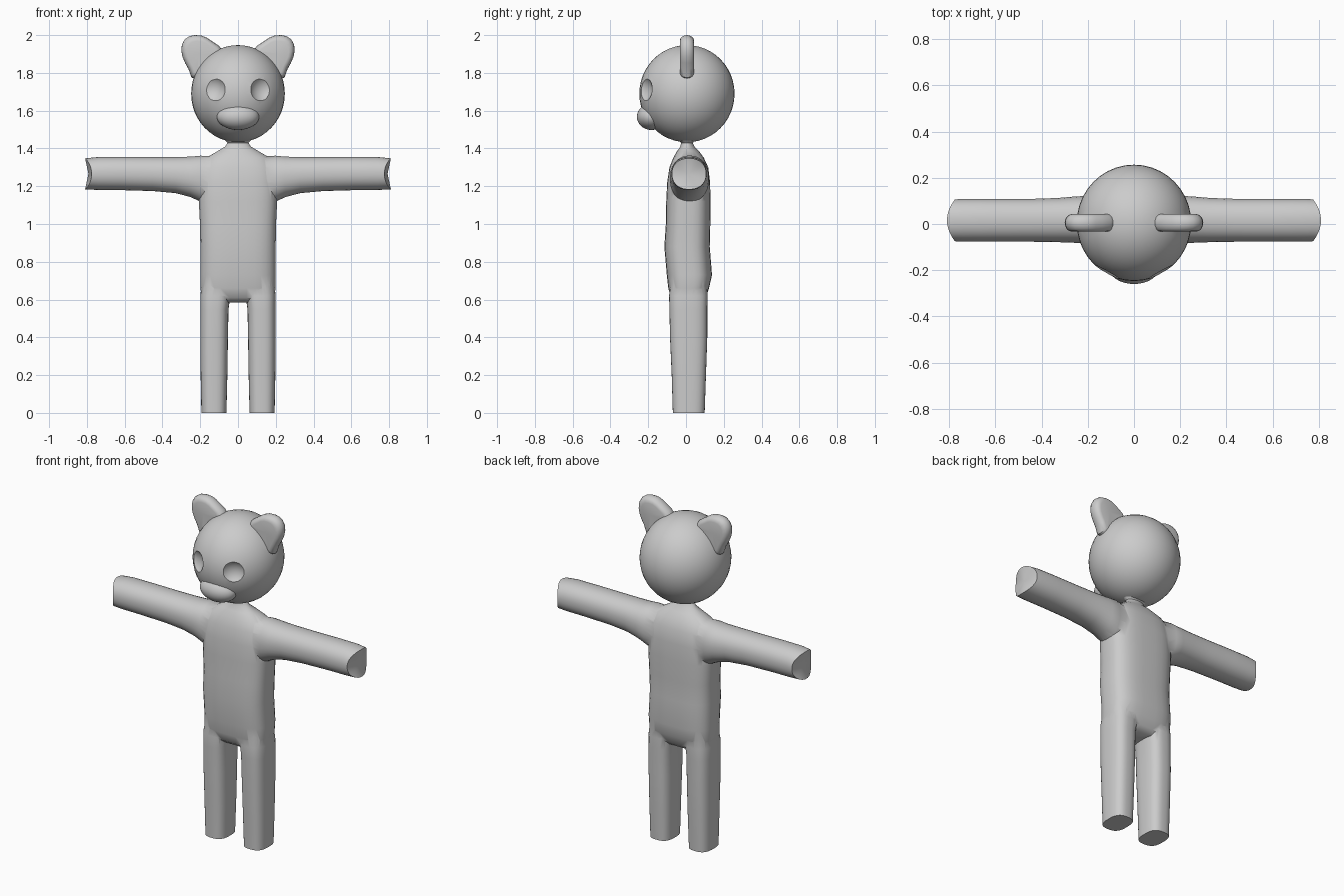
import bpy, bmesh, math
from mathutils import Vector, Matrix

if "Cube" in bpy.data.objects:
    bpy.data.objects.remove(bpy.data.objects["Cube"])

grey = bpy.data.materials.new("light grey")
grey.diffuse_color = (0.6, 0.6, 0.6, 1)
grey.use_nodes = True
grey.node_tree.nodes["Principled BSDF"].inputs["Base Color"].default_value = grey.diffuse_color


def finish(name, bm):
    bmesh.ops.recalc_face_normals(bm, faces=bm.faces)
    me = bpy.data.meshes.new(name)
    bm.to_mesh(me)
    bm.free()
    me.materials.append(grey)
    ob = bpy.data.objects.new(name, me)
    bpy.context.collection.objects.link(ob)
    return ob


def loft(name, rings):
    """Skin a stack of closed point rings and cap both ends."""
    bm = bmesh.new()
    rows = [[bm.verts.new(p) for p in r] for r in rings]
    n = len(rows[0])
    for a, b in zip(rows, rows[1:]):
        for i in range(n):
            j = (i + 1) % n
            bm.faces.new((a[i], a[j], b[j], b[i]))
    for row in (rows[0], rows[-1]):
        c = bm.verts.new(sum((v.co for v in row), Vector()) / n)
        for i in range(n):
            bm.faces.new((row[i], row[(i + 1) % n], c))
    return finish(name, bm)


def oval(lo_u, hi_u, lo_v, hi_v, power=2.0, n=32):
    """Rounded-box outline spanning the two ranges."""
    pts = []
    for i in range(n):
        a = 2 * math.pi * (i + 0.5) / n
        c, s = math.cos(a), math.sin(a)
        u = math.copysign(abs(c) ** (2 / power), c)
        v = math.copysign(abs(s) ** (2 / power), s)
        pts.append(((lo_u + hi_u + u * (hi_u - lo_u)) / 2,
                    (lo_v + hi_v + v * (hi_v - lo_v)) / 2))
    return pts


def ellipsoid(name, loc, radii, seg=32, rows=20):
    bm = bmesh.new()
    bmesh.ops.create_uvsphere(bm, u_segments=seg, v_segments=rows, radius=1)
    bm.transform(Matrix.Translation(loc) @ Matrix.Diagonal((*radii, 1)))
    return finish(name, bm)


def combine(base, other, op):
    """Boolean a part into the base and remove the leftover part."""
    mod = base.modifiers.new(op, 'BOOLEAN')
    mod.operation, mod.solver, mod.object = op, 'EXACT', other
    bpy.context.view_layer.objects.active = base
    bpy.ops.object.modifier_apply(modifier=mod.name)
    bpy.data.objects.remove(other)


def smooth(ob, degrees):
    bpy.ops.object.select_all(action='DESELECT')
    ob.select_set(True)
    bpy.context.view_layer.objects.active = ob
    bpy.ops.object.shade_smooth_by_angle(angle=math.radians(degrees))


# Torso with sloping shoulders and neck: z, half width, back/front y, squareness
torso = [(0.585, 0.17, -0.05, 0.08, 3), (0.61, 0.19, -0.08, 0.105, 3.2),
         (0.66, 0.2, -0.094, 0.122, 3.2), (0.73, 0.2, -0.102, 0.138, 3),
         (0.88, 0.2, -0.115, 0.126, 3), (1.0, 0.202, -0.107, 0.129, 3),
         (1.12, 0.208, -0.105, 0.13, 3), (1.22, 0.208, -0.1, 0.128, 3),
         (1.3, 0.2, -0.088, 0.118, 2.8), (1.35, 0.17, -0.068, 0.095, 2.5),
         (1.385, 0.11, -0.048, 0.07, 2.2), (1.41, 0.068, -0.03, 0.045, 2),
         (1.43, 0.056, -0.026, 0.036, 2), (1.445, 0.07, -0.04, 0.05, 2),
         (1.475, 0.1, -0.07, 0.08, 2)]
body = loft("body", [[(x, y, z) for x, y in oval(-h, h, y0, y1, p)]
                     for z, h, y0, y1, p in torso])

# Arm: x, bottom/top z, front/back y
arm = [(0.1, 1.09, 1.36, -0.07, 0.1), (0.2, 1.118, 1.362, -0.085, 0.122),
       (0.25, 1.142, 1.357, -0.082, 0.12), (0.33, 1.163, 1.355, -0.079, 0.113),
       (0.45, 1.174, 1.355, -0.077, 0.109), (0.62, 1.179, 1.356, -0.077, 0.109),
       (0.74, 1.18, 1.355, -0.077, 0.109), (0.81, 1.183, 1.348, -0.075, 0.107)]
# Leg: z, inner/outer x, front/back y
leg = [(0.0, 0.061, 0.194, -0.07, 0.099), (0.2, 0.056, 0.198, -0.076, 0.106),
       (0.4, 0.053, 0.2, -0.085, 0.113), (0.55, 0.05, 0.2, -0.088, 0.113),
       (0.62, 0.04, 0.2, -0.09, 0.115), (0.7, 0.03, 0.19, -0.08, 0.11)]
for side in (-1, 1):
    rings = []
    for x, z0, z1, y0, y1 in arm:
        bow = 0.035 if x > 0.8 else 0     # bowed end of the arm
        rings.append([(side * (x - bow * ((y - 0.016) / 0.091) ** 2), y, z)
                      for y, z in oval(y0, y1, z0, z1, 2.2)])
    combine(body, loft("arm", rings), 'UNION')
    combine(body, loft("leg", [[(side * x, y, z) for x, y in
                                oval(x0, x1, y0, y1, 2.8)]
                               for z, x0, x1, y0, y1 in leg]), 'UNION')
smooth(body, 50)

# Head and muzzle
centre = Vector((0, 0.005, 1.69))
head = ellipsoid("head", centre, (0.248, 0.252, 0.257), 40, 24)
combine(head, ellipsoid("muzzle", (0, -0.183, 1.568), (0.112, 0.077, 0.07)), 'UNION')

# Ears: rounded outline swelling towards the middle of its thickness
outline = [(0.07, 1.9), (0.1, 1.943), (0.135, 1.966), (0.165, 1.986), (0.195, 1.998),
           (0.228, 2.0), (0.258, 1.994), (0.282, 1.977), (0.297, 1.95),
           (0.3, 1.918), (0.294, 1.885), (0.28, 1.852), (0.262, 1.82),
           (0.246, 1.775), (0.2, 1.76), (0.12, 1.8)]
for side in (-1, 1):
    rings = []
    for k in (-90, -65, -45, -22, 0, 22, 45, 65, 90):
        y = 0.005 + 0.038 * math.sin(math.radians(k))
        s = 0.72 + 0.28 * math.cos(math.radians(k))
        rings.append([(side * (0.19 + (x - 0.19) * s), y, 1.89 + (z - 1.89) * s)
                      for x, z in outline])
    combine(head, loft("ear", rings), 'UNION')

# Dished eye sockets
for side in (-1, 1):
    aim = Vector((side * 0.12, -0.217, 0.02)).normalized()
    combine(head, ellipsoid("eye_cutter", centre + aim * 0.313, (0.09,) * 3, 40, 24),
            'DIFFERENCE')
smooth(head, 38)
